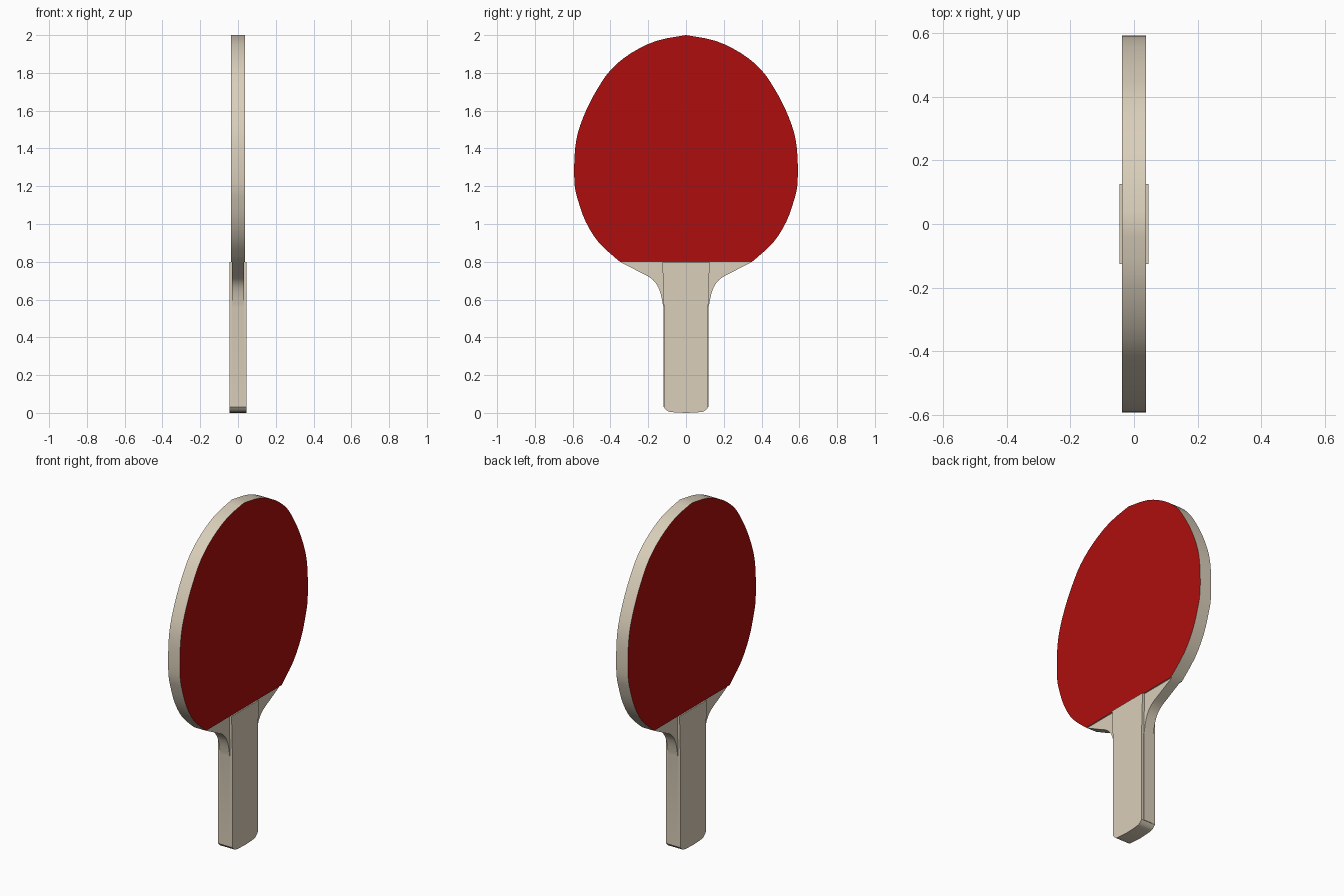
import bpy, bmesh, math

if "Cube" in bpy.data.objects:
    bpy.data.objects.remove(bpy.data.objects["Cube"])


def material(name, color):
    m = bpy.data.materials.new(name)
    m.diffuse_color = color
    m.use_nodes = True
    m.node_tree.nodes["Principled BSDF"].inputs["Base Color"].default_value = m.diffuse_color
    return m


WOOD = material("wood", (0.70, 0.62, 0.49, 1))
RED = material("red_rubber", (0.42, 0.004, 0.004, 1))


def curve_through(pts, steps=3):
    """Catmull-Rom curve through 2D points."""
    out = []
    for i in range(len(pts) - 1):
        a, b = pts[max(i - 1, 0)], pts[i]
        c, d = pts[i + 1], pts[min(i + 2, len(pts) - 1)]
        for s in range(steps):
            t = s / steps
            out.append(tuple(
                0.5 * (2 * q + (r - p) * t + (2 * p - 5 * q + 4 * r - w) * t ** 2
                       + (3 * q - p - 3 * r + w) * t ** 3)
                for p, q, r, w in zip(a, b, c, d)))
    return out + [pts[-1]]


def mirrored(half):
    """Close a right-hand (y, z) outline with its mirror image."""
    return half + [(-y, z) for y, z in reversed(half) if y > 1e-6]


def slab(name, outline, x0, x1, face_mat=None):
    """Extrude a (y, z) outline from x0 to x1; large faces may take another colour."""
    bm = bmesh.new()
    base = bm.faces.new([bm.verts.new((x0, y, z)) for y, z in outline])
    res = bmesh.ops.extrude_face_region(bm, geom=[base], use_keep_orig=True)
    verts = [v for v in res["geom"] if isinstance(v, bmesh.types.BMVert)]
    bmesh.ops.translate(bm, verts=verts, vec=(x1 - x0, 0, 0))
    bmesh.ops.recalc_face_normals(bm, faces=bm.faces)
    for f in bm.faces:
        f.material_index = int(face_mat is not None and abs(f.normal.x) > 0.9)
    me = bpy.data.meshes.new(name)
    bm.to_mesh(me)
    bm.free()
    me.materials.append(WOOD)
    if face_mat:
        me.materials.append(face_mat)
    ob = bpy.data.objects.new(name, me)
    bpy.context.collection.objects.link(ob)
    bpy.context.view_layer.objects.active = ob
    ob.select_set(True)
    bpy.ops.object.shade_smooth_by_angle(angle=math.radians(30))
    ob.select_set(False)
    return ob


# Half outlines as (y, z)
blade = curve_through([(0.35, 0.80), (0.46, 0.90), (0.53, 1.01), (0.57, 1.12),
                       (0.59, 1.21), (0.59, 1.36), (0.573, 1.48), (0.527, 1.605),
                       (0.466, 1.72), (0.395, 1.82), (0.29, 1.905),
                       (0.155, 1.97), (0, 2.0)])
neck = curve_through([(0.12, 0.56), (0.134, 0.63), (0.155, 0.68), (0.19, 0.716),
                      (0.25, 0.748), (0.35, 0.80)])
grip = curve_through([(0, 0), (0.075, 0.004), (0.10, 0.012), (0.117, 0.03)])

# Wooden core: blade, flared neck and tang
slab("blade_core", mirrored([(0.12, 0.03)] + neck[:-1] + blade), -0.031, 0.031)

# Rubber sheet on each side, red on the faces
for side, sx in (("left", -1), ("right", 1)):
    slab("rubber_" + side, mirrored(blade), sx * 0.031, sx * 0.038, RED)

# Handle, thicker than the blade, rounded at the butt
slab("handle", mirrored(grip + [(0.117, 0.55), (0.125, 0.80)]), -0.046, 0.046)
